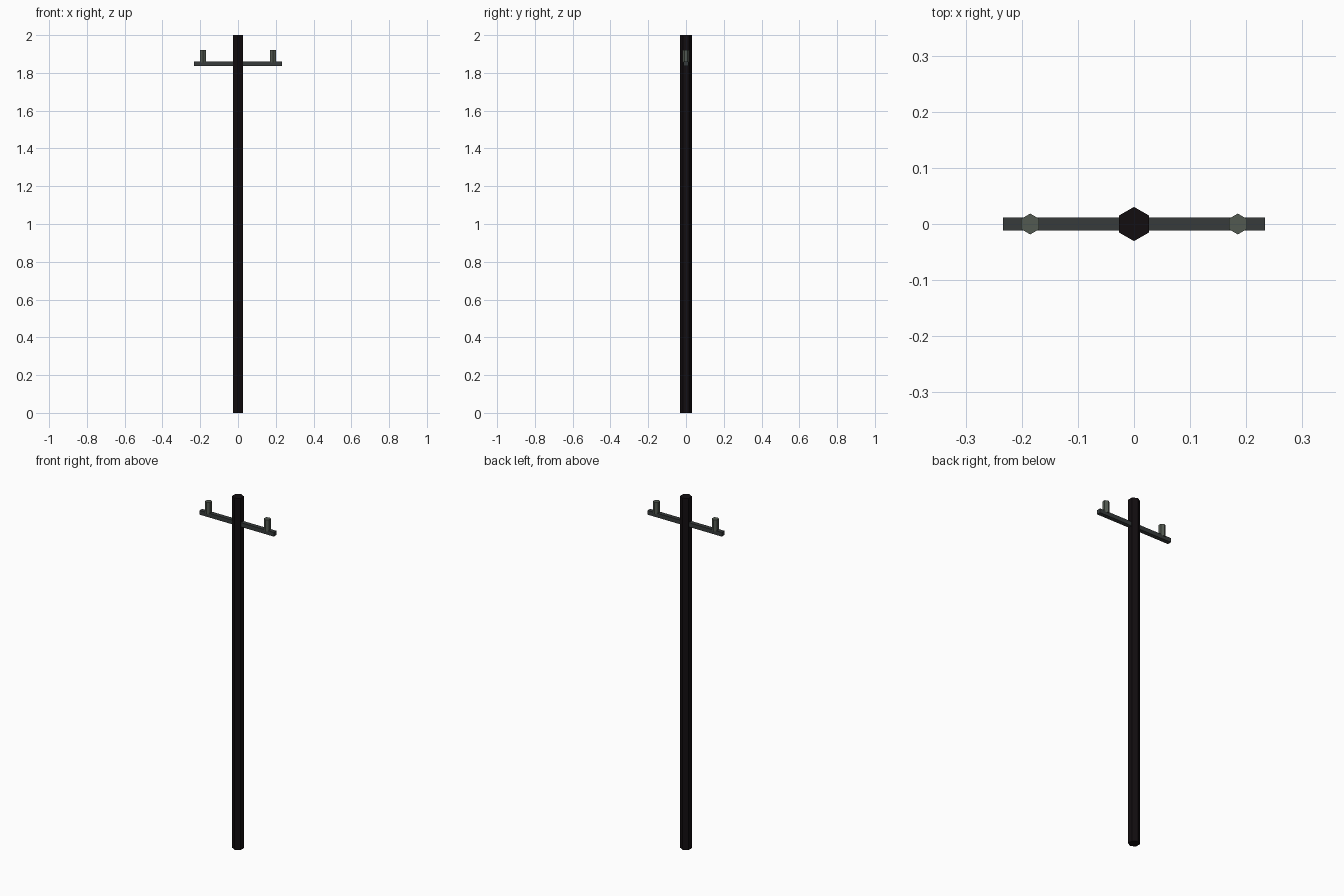
import bpy

if "Cube" in bpy.data.objects:
    bpy.data.objects.remove(bpy.data.objects["Cube"])


def paint(obj, name, color):
    mat = bpy.data.materials.get(name) or bpy.data.materials.new(name)
    mat.diffuse_color = (*color, 1)
    mat.use_nodes = True
    mat.node_tree.nodes["Principled BSDF"].inputs["Base Color"].default_value = mat.diffuse_color
    obj.data.materials.append(mat)


def hex_post(name, radius, x, bottom, top):
    # Six-sided post with corners facing front and back
    bpy.ops.mesh.primitive_cylinder_add(
        vertices=6, radius=radius, depth=top - bottom,
        location=(x, 0, (top + bottom) / 2))
    obj = bpy.context.object
    obj.name = name
    return obj


# Tall wooden pole
pole = hex_post("pole", 0.0305, 0, 0, 2)
paint(pole, "dark_wood", (0.006, 0.004, 0.005))

# Crossarm through the pole
bpy.ops.mesh.primitive_cube_add(size=1, location=(0, 0, 1.849))
crossarm = bpy.context.object
crossarm.name = "crossarm"
crossarm.scale = (0.467, 0.024, 0.024)
bpy.ops.object.transform_apply(location=False, rotation=False, scale=True)
paint(crossarm, "dark_metal", (0.038, 0.044, 0.044))

# Insulators standing on the crossarm
for side, x in (("left", -0.185), ("right", 0.185)):
    insulator = hex_post(side + "_insulator", 0.0185, x, 1.855, 1.922)
    paint(insulator, "insulator_grey", (0.085, 0.1, 0.082))
